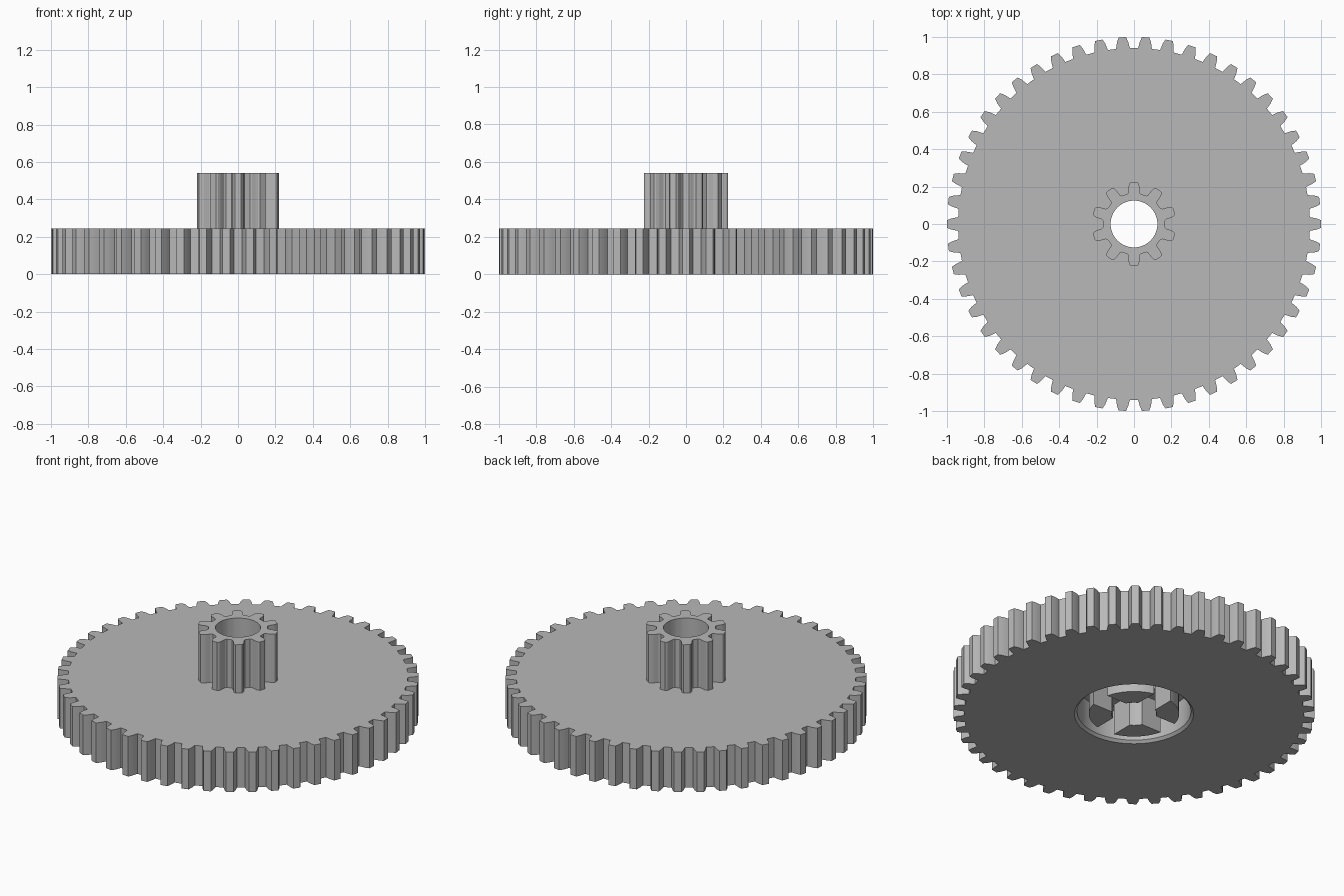
import bpy
import bmesh
from math import sin, cos, asin, atan2, hypot, pi, radians

cube = bpy.data.objects.get("Cube")
if cube:
    bpy.data.objects.remove(cube)

grey = bpy.data.materials.new("plain_grey")
grey.use_nodes = True
colour = (0.48, 0.48, 0.48, 1)
grey.diffuse_color = colour
grey.node_tree.nodes["Principled BSDF"].inputs["Base Color"].default_value = colour

BORE = 0.125
WEB_UNDERSIDE = 0.19
WHEEL_TOP = 0.245
PINION_TOP = 0.54


def finish(name, bm):
    bmesh.ops.recalc_face_normals(bm, faces=bm.faces)
    mesh = bpy.data.meshes.new(name)
    bm.to_mesh(mesh)
    bm.free()
    mesh.materials.append(grey)
    obj = bpy.data.objects.new(name, mesh)
    bpy.context.collection.objects.link(obj)
    bpy.ops.object.select_all(action="DESELECT")
    obj.select_set(True)
    bpy.context.view_layer.objects.active = obj
    bpy.ops.object.shade_smooth_by_angle(angle=radians(12))


def tooth_outline(count, phase, flank):
    """Polar points (radius, angle); flank lists (radius, half width), root to tip."""
    sides = [(r, -w) for r, w in flank] + [(r, w) for r, w in reversed(flank)]
    return [(hypot(r, w), phase + 2 * pi * i / count + atan2(w, r))
            for i in range(count) for r, w in sides]


def toothed_ring(name, outline, bottom, top, inner):
    """Toothed outside joined to a round inside given as (radius, z), top to bottom."""
    bm = bmesh.new()

    def ring(z, radius=None):
        return [bm.verts.new(((radius or r) * cos(a), (radius or r) * sin(a), z))
                for r, a in outline]

    rings = [ring(bottom), ring(top)] + [ring(z, r) for r, z in inner]
    n = len(outline)
    for a, b in zip(rings, rings[1:] + rings[:1]):
        for i in range(n):
            j = (i + 1) % n
            bm.faces.new((a[i], a[j], b[j], b[i]))
    finish(name, bm)


# Large wheel: teeth, thin web, bore and chamfered round recess underneath
wheel_flank = [(0.94, 0.037), (0.955, 0.034), (0.975, 0.030), (1.0, 0.020)]
toothed_ring("large_gear_wheel", tooth_outline(50, 0, wheel_flank), 0, WHEEL_TOP,
             [(BORE, WHEEL_TOP), (BORE, WEB_UNDERSIDE), (0.315, WEB_UNDERSIDE),
              (0.315, 0.015), (0.33, 0)])

# Small pinion on top
pinion_flank = [(0.16, 0.036), (0.17, 0.030), (0.2, 0.029), (0.216, 0.025), (0.225, 0.017)]
toothed_ring("small_pinion", tooth_outline(10, pi / 10, pinion_flank), WHEEL_TOP, PINION_TOP,
             [(BORE, PINION_TOP), (BORE, WHEEL_TOP)])


# Four hub segments in the recess, parted by a cross of straight slots
def hub_segment(name, centre, outer=0.25, slot=0.06, steps=10):
    bm = bmesh.new()

    def arc(radius, sign):
        half = pi / 4 - asin(slot / radius)
        angles = [centre + sign * half * (2 * i / steps - 1) for i in range(steps + 1)]
        return [bm.verts.new((radius * cos(a), radius * sin(a), 0)) for a in angles]

    face = bm.faces.new(arc(outer, 1) + arc(BORE, -1))
    solid = bmesh.ops.extrude_face_region(bm, geom=[face], use_keep_orig=True)
    moved = [v for v in solid["geom"] if isinstance(v, bmesh.types.BMVert)]
    bmesh.ops.translate(bm, verts=moved, vec=(0, 0, WEB_UNDERSIDE))
    finish(name, bm)


for k in range(4):
    hub_segment(f"hub_segment_{k + 1}", pi / 4 + k * pi / 2)
